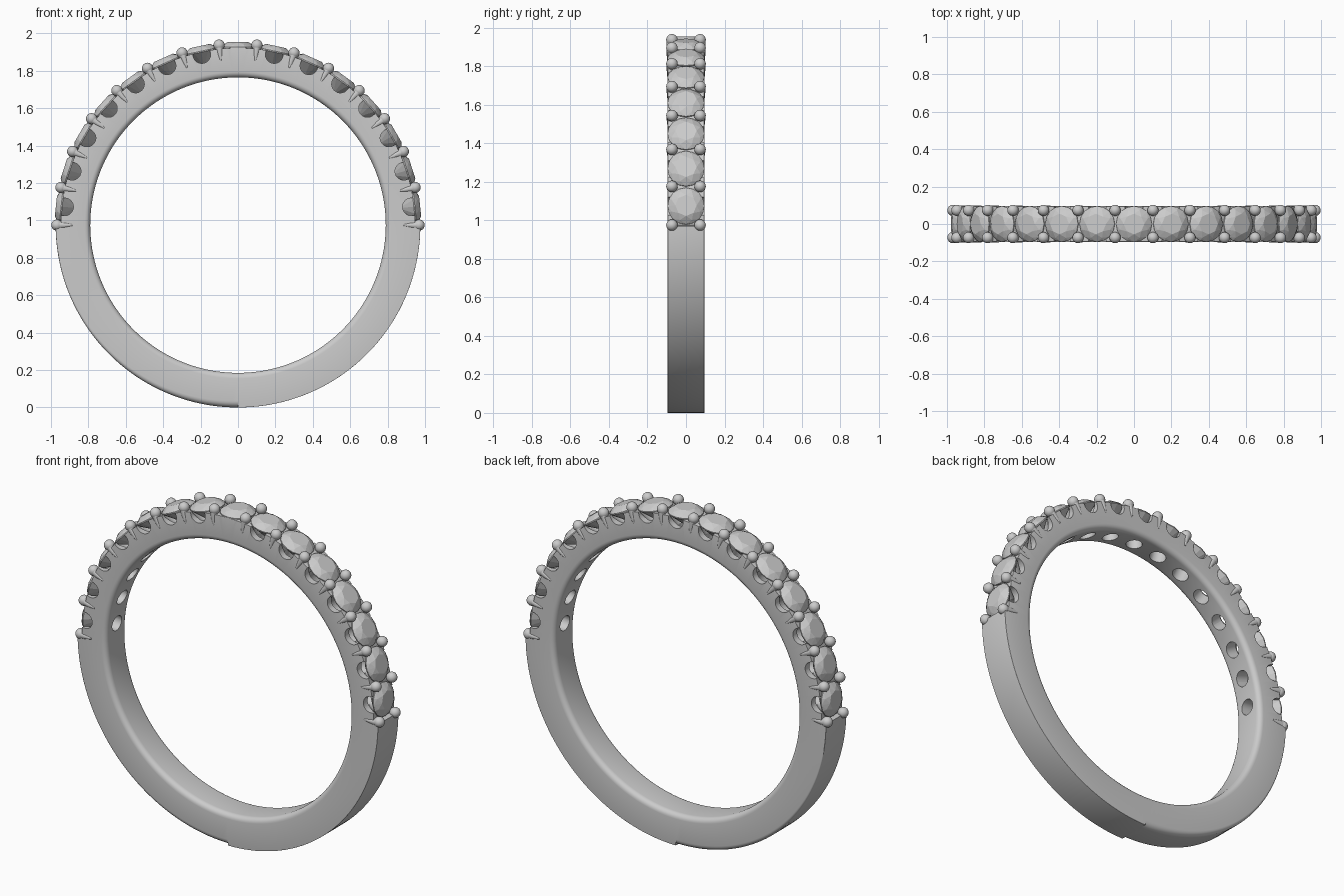
import bpy, bmesh, math
from mathutils import Matrix, Vector

if "Cube" in bpy.data.objects:
    bpy.data.objects.remove(bpy.data.objects["Cube"])

CZ = 0.975                 # height of the ring centre
R_IN, R_OUT, R_SEAT = 0.79, 0.975, 0.947
HALF_W = 0.095
STEP = math.radians(12)    # angle between neighbouring stones
STONES = [i * STEP for i in range(-7, 8)]
PRONGS = [(i + 0.5) * STEP for i in range(-8, 8)]


def around(phi):
    """Local +z becomes the outward direction at angle phi from the top."""
    return Matrix.Translation((0, 0, CZ)) @ Matrix.Rotation(phi, 4, 'Y')


def loft(bm, rings, closed=False):
    rows = [[bm.verts.new(p) for p in ring] for ring in rings]
    n = len(rows[0])
    for k in range(len(rows) if closed else len(rows) - 1):
        a, b = rows[k], rows[(k + 1) % len(rows)]
        for j in range(n):
            bm.faces.new((a[j], a[(j + 1) % n], b[(j + 1) % n], b[j]))
    if not closed:
        bm.faces.new(rows[0])
        bm.faces.new(rows[-1])


def circle(r, z, n, turn=0.0):
    return [Vector((r * math.cos(math.tau * (j + turn) / n),
                    r * math.sin(math.tau * (j + turn) / n), z)) for j in range(n)]


def finish(bm, name):
    bmesh.ops.recalc_face_normals(bm, faces=bm.faces[:])
    me = bpy.data.meshes.new(name)
    bm.to_mesh(me)
    bm.free()
    ob = bpy.data.objects.new(name, me)
    bpy.context.collection.objects.link(ob)
    return ob


def activate(ob):
    bpy.ops.object.select_all(action='DESELECT')
    ob.select_set(True)
    bpy.context.view_layer.objects.active = ob


def section(phi, r_out, f_out, f_in=0.03, n=5):
    """Band cross-section with rounded outer and inner corners."""
    pts = []
    for r, y, f, start in ((r_out - f_out, HALF_W - f_out, f_out, 0),
                           (R_IN + f_in, HALF_W - f_in, f_in, 90),
                           (R_IN + f_in, f_in - HALF_W, f_in, 180),
                           (r_out - f_out, f_out - HALF_W, f_out, 270)):
        for k in range(n + 1):
            t = math.radians(start + 90 * k / n)
            # t = 0 points outward along +r for the first corner
            cr, cy = math.cos(t), math.sin(t)
            pts.append(around(phi) @ Vector((0, y + f * cy, r + f * cr)))
    return pts


# Band: lowered under the stones, left lower half gets a growing edge rounding
EPS = 0.0008
rings = []
for d in range(-90, 91, 2):
    rings.append(section(math.radians(d), R_SEAT, EPS))
for d in [90.3] + list(range(92, 180, 2)) + [179.95]:
    rings.append(section(math.radians(d), R_OUT, EPS))
for d in [180.05] + list(range(182, 270, 2)) + [269.7]:
    f = EPS + 0.034 * (269.7 - d) / 90
    rings.append(section(math.radians(d), R_OUT, f))
bm = bmesh.new()
loft(bm, rings, closed=True)
band = finish(bm, "band")

# Seat cutter: conical seat with a drilled hole through to the finger side
bm = bmesh.new()
for phi in STONES:
    prof = ((0.044, 0.74), (0.044, 0.865), (0.090, 0.935), (0.090, 1.02))
    loft(bm, [[around(phi) @ p for p in circle(r, z, 32)] for r, z in prof])
seat_cutter = finish(bm, "seat_cutter")

# Scallop cutter: U-shaped notch across the band under every stone
bm = bmesh.new()
u = [(0.047 * math.cos(t), 0.932 - 0.047 * math.sin(t))
     for t in [math.pi * k / 14 for k in range(15)]] + [(-0.047, 1.02), (0.047, 1.02)]
for phi in STONES:
    loft(bm, [[around(phi) @ Vector((x, y, z)) for x, z in u] for y in (-0.15, 0.15)])
scallop_cutter = finish(bm, "scallop_cutter")

activate(band)
for cutter in (seat_cutter, scallop_cutter):
    cutter.hide_render = True
    mod = band.modifiers.new("cut", 'BOOLEAN')
    mod.operation, mod.solver, mod.object = 'DIFFERENCE', 'EXACT', cutter
    bpy.ops.object.modifier_apply(modifier=mod.name)
for cutter in (seat_cutter, scallop_cutter):
    bpy.data.objects.remove(cutter)
bpy.ops.object.shade_smooth_by_angle(angle=math.radians(30))

# Stones: faceted round cut as the hull of table, crown, girdle and point
for i, phi in enumerate(STONES):
    bm = bmesh.new()
    pts = (circle(0.055, 0.979, 8) + circle(0.080, 0.965, 8, 0.5)
           + circle(0.096, 0.951, 16) + circle(0.096, 0.945, 16)
           + [Vector((0, 0, 0.865))])
    for p in pts:
        bm.verts.new(p)
    bmesh.ops.convex_hull(bm, input=bm.verts[:])
    bmesh.ops.transform(bm, matrix=around(phi), verts=bm.verts[:])
    finish(bm, f"stone_{i + 1}")

# Prongs: bead on a tapering spike, a pair between neighbouring stones
bm = bmesh.new()
for phi in PRONGS:
    for s in (-1, 1):
        m = around(phi)
        bmesh.ops.create_uvsphere(bm, u_segments=20, v_segments=12, radius=0.03,
                                  matrix=m @ Matrix.Translation((0, s * 0.073, 0.968)))
        loft(bm, [[m @ (p + Vector((0, s * y, 0))) for p in circle(r, z, 16)]
                  for r, z, y in ((0.004, 0.885, 0.093), (0.016, 0.925, 0.084),
                                  (0.025, 0.965, 0.075))])
prongs = finish(bm, "prongs")
activate(prongs)
bpy.ops.object.shade_smooth_by_angle(angle=math.radians(40))
